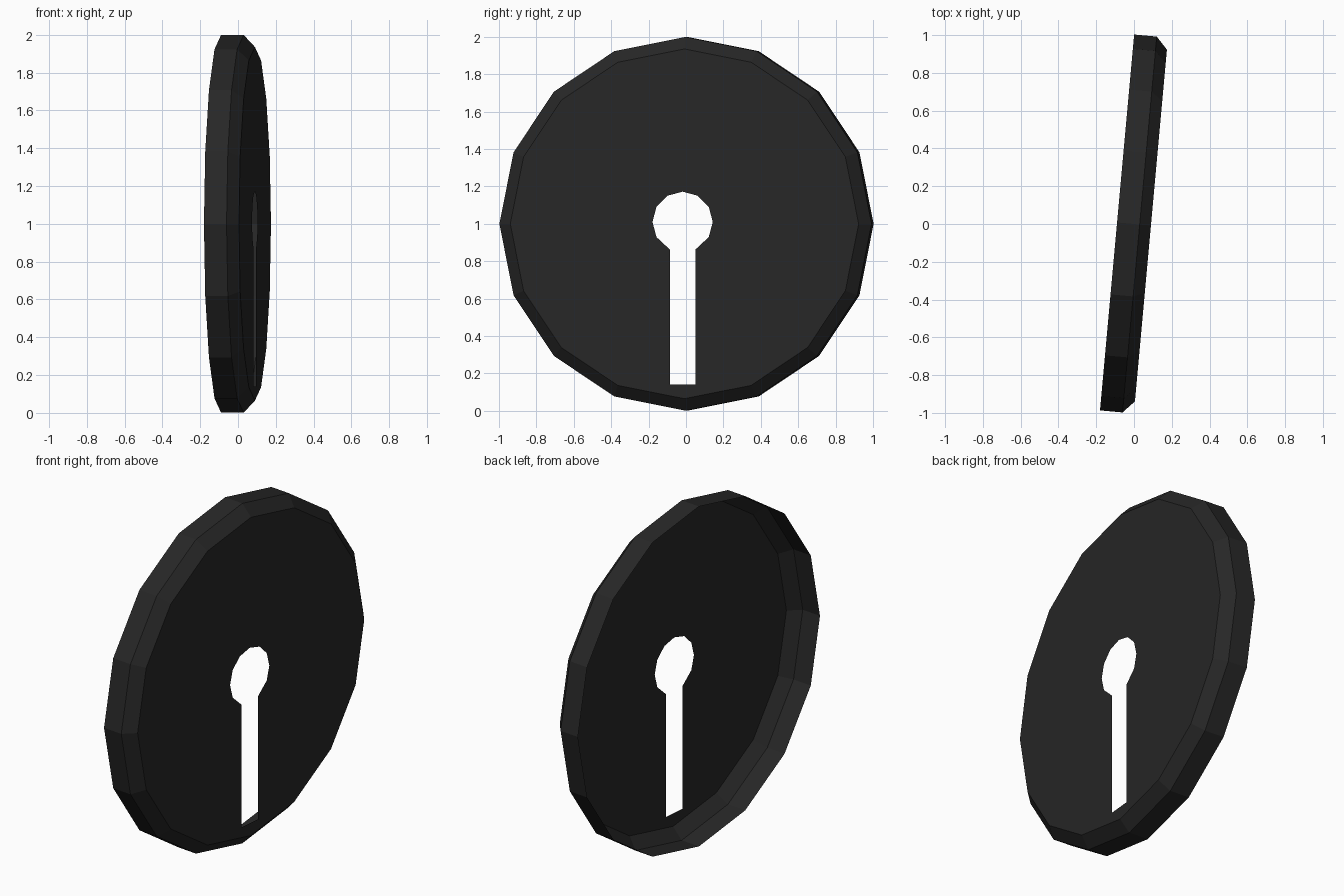
import bpy, bmesh
from math import sin, cos, pi, radians
from mathutils import Matrix

if "Cube" in bpy.data.objects:
    bpy.data.objects.remove(bpy.data.objects["Cube"])

SIDES = 16
bm = bmesh.new()


def ring(x, r):
    # 16-sided ring around the x axis, first point at the top
    return [bm.verts.new((x, r * sin(2 * pi * i / SIDES), 1 + r * cos(2 * pi * i / SIDES)))
            for i in range(SIDES)]


# Open-backed shell: straight rim, then chamfer to the front plate
rings = [ring(-0.09, 0.999), ring(0.03, 0.999), ring(0.09, 0.935)]
for a, b in zip(rings, rings[1:]):
    for i in range(SIDES):
        j = (i + 1) % SIDES
        bm.faces.new((a[i], a[j], b[j], b[i]))

# Keyhole outline: round hole plus slot, symmetric about y = YC
YC, ZC, R, HALF = -0.01, 1.01, 0.162, 0.068
top = bm.verts.new((0.09, YC, ZC + R))
bottom = bm.verts.new((0.09, YC, 0.14))
outer = rings[2]
half = SIDES // 2
for s in (1, -1):
    pts = [(R * sin(k * pi / 6), ZC + R * cos(k * pi / 6)) for k in range(1, 5)]
    pts += [(HALF, 0.862), (HALF, 0.14)]
    inner = [top] + [bm.verts.new((0.09, YC + s * y, z)) for y, z in pts] + [bottom]
    rim = [outer[(s * i) % SIDES] for i in range(half + 1)]
    # Half of the front plate
    bm.faces.new(rim + inner[::-1])

bmesh.ops.recalc_face_normals(bm, faces=bm.faces[:])
bm.faces.ensure_lookup_table()
if bm.faces[-1].normal.x < 0:
    bmesh.ops.reverse_faces(bm, faces=bm.faces[:])
# Triangulate the plate halves cleanly
bmesh.ops.triangulate(bm, faces=[f for f in bm.faces if len(f.verts) > 4])
# Slight turn about the vertical axis
bmesh.ops.transform(bm, matrix=Matrix.Rotation(radians(-5.2), 4, 'Z'), verts=bm.verts[:])

mesh = bpy.data.meshes.new("keyhole_disc")
bm.to_mesh(mesh)
bm.free()
disc = bpy.data.objects.new("keyhole_disc", mesh)
bpy.context.collection.objects.link(disc)

# Near-black finish
mat = bpy.data.materials.new("black")
mat.diffuse_color = (0.02, 0.02, 0.02, 1)
mat.use_nodes = True
mat.node_tree.nodes["Principled BSDF"].inputs["Base Color"].default_value = mat.diffuse_color
mesh.materials.append(mat)
